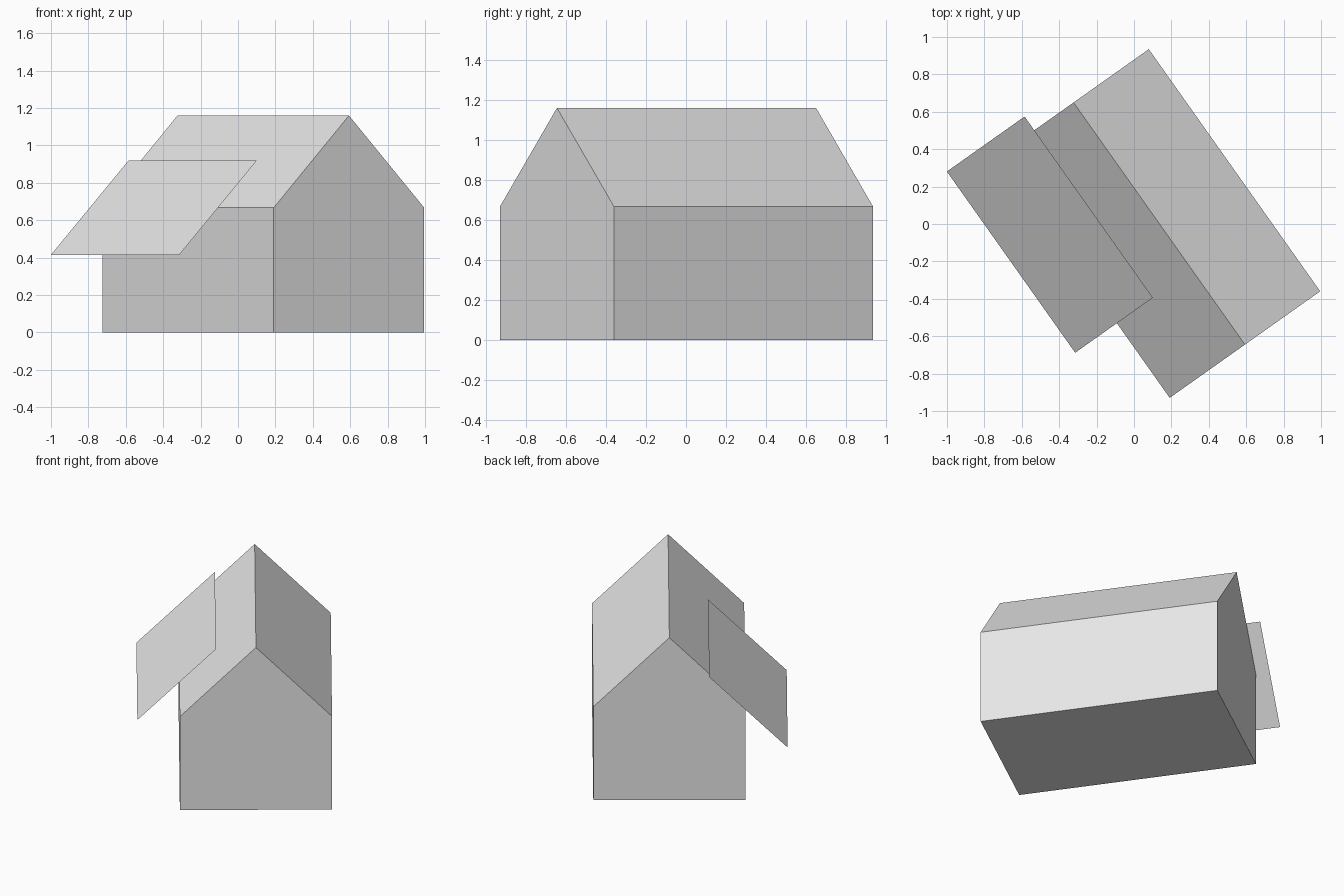
import bpy, bmesh
from math import radians
from mathutils import Matrix, Vector

cube = bpy.data.objects.get("Cube")
if cube:
    bpy.data.objects.remove(cube)

grey = bpy.data.materials.new("plain_grey")
grey.use_nodes = True
colour = (0.8, 0.8, 0.8, 1)
grey.diffuse_color = colour
grey.node_tree.nodes["Principled BSDF"].inputs["Base Color"].default_value = colour

# The house stands turned about the vertical axis
placement = Matrix.Translation((0.135, 0.0025, 0)) @ Matrix.Rotation(radians(35.3), 4, "Z")


def add_object(name, bm):
    mesh = bpy.data.meshes.new(name)
    bm.to_mesh(mesh)
    bm.free()
    mesh.materials.append(grey)
    obj = bpy.data.objects.new(name, mesh)
    obj.matrix_world = placement
    bpy.context.collection.objects.link(obj)
    return obj


def sweep(name, profile, start, end, closed):
    """Sweep an x-z profile along y, as a solid or as an open sheet."""
    bm = bmesh.new()
    verts = [bm.verts.new((x, start, z)) for x, z in profile]
    along = Vector((0, end - start, 0))
    if closed:
        face = bm.faces.new(verts)
        result = bmesh.ops.extrude_face_region(bm, geom=[face], use_keep_orig=True)
    else:
        edges = [bm.edges.new(pair) for pair in zip(verts, verts[1:])]
        result = bmesh.ops.extrude_edge_only(bm, edges=edges)
    moved = [g for g in result["geom"] if isinstance(g, bmesh.types.BMVert)]
    bmesh.ops.translate(bm, verts=moved, vec=along)
    bmesh.ops.recalc_face_normals(bm, faces=bm.faces)
    if not closed:
        for f in bm.faces:
            f.normal_update()
            if f.normal.z < 0:
                f.normal_flip()
    return add_object(name, bm)


# Gabled house body
half_width, half_length, eave, ridge = 0.493, 0.793, 0.667, 1.16
gable = [(-half_width, 0), (half_width, 0), (half_width, eave), (0, ridge), (-half_width, eave)]
sweep("house_body", gable, -half_length, half_length, True)

# Thin sloping panel lying just above one roof side and overhanging the eave
sweep("roof_panel", [(-0.766, 0.415), (-0.257, 0.92)], -0.304, 0.883, False)
